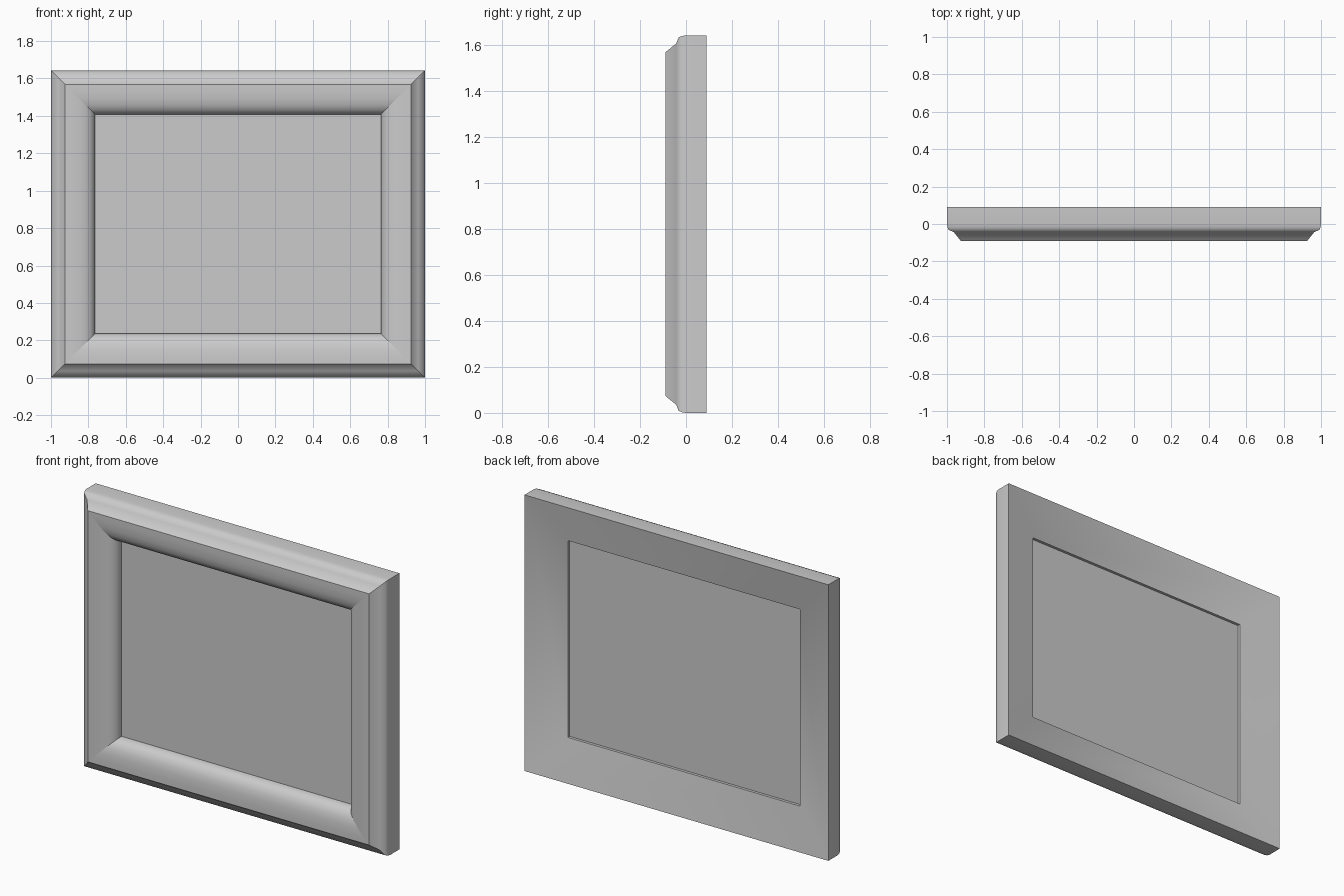
import bpy, bmesh, math

cube = bpy.data.objects.get("Cube")
if cube:
    bpy.data.objects.remove(cube, do_unlink=True)

WIDTH, HEIGHT = 2.0, 1.643
INSET = 0.236


def make_material(name, color):
    mat = bpy.data.materials.new(name)
    mat.use_nodes = True
    mat.diffuse_color = color
    mat.node_tree.nodes["Principled BSDF"].inputs["Base Color"].default_value = color
    return mat


def finish(bm, name, mat):
    bmesh.ops.recalc_face_normals(bm, faces=bm.faces)
    mesh = bpy.data.meshes.new(name)
    bm.to_mesh(mesh)
    bm.free()
    mesh.materials.append(mat)
    obj = bpy.data.objects.new(name, mesh)
    bpy.context.collection.objects.link(obj)
    return obj


def ring(bm, inset, y):
    """Rectangle of four corners, moved in from the outer edge."""
    x, z = WIDTH / 2 - inset, HEIGHT / 2 - inset
    mid = HEIGHT / 2
    return [bm.verts.new((sx * x, y, mid + sz * z))
            for sx, sz in ((-1, -1), (1, -1), (1, 1), (-1, 1))]


grey = make_material("plain grey", (0.6, 0.6, 0.6, 1))

# Moulding section as (inset, depth), from back outer edge round the front to the opening
section = [(0, 0.09), (0, 0), (0.003, -0.018), (0.009, -0.032), (0.036, -0.043),
           (0.074, -0.09), (0.105, -0.09), (0.15, -0.086), (0.185, -0.077),
           (0.212, -0.061), (0.228, -0.042), (INSET, -0.02), (INSET, 0.02)]

# Mitred frame, its back sloping in from the outer edge to the opening
bm = bmesh.new()
rings = [ring(bm, d, y) for d, y in section]
for a, b in zip(rings, rings[1:] + rings[:1]):
    for i in range(4):
        j = (i + 1) % 4
        bm.faces.new((a[i], a[j], b[j], b[i]))
# Crisp mitre joints on the front
for a, b in zip(rings, rings[1:]):
    for i in range(4):
        bm.edges.get((a[i], b[i])).smooth = False
frame = finish(bm, "picture_frame", grey)
bpy.context.view_layer.objects.active = frame
frame.select_set(True)
bpy.ops.object.shade_smooth_by_angle(angle=math.radians(45))
frame.select_set(False)

# Thin flat panel filling the opening
bm = bmesh.new()
bmesh.ops.create_cube(bm, size=1)
bmesh.ops.scale(bm, verts=bm.verts,
                vec=(WIDTH - 2 * INSET, 0.006, HEIGHT - 2 * INSET))
panel = finish(bm, "picture_panel", grey)
panel.location.z = HEIGHT / 2
